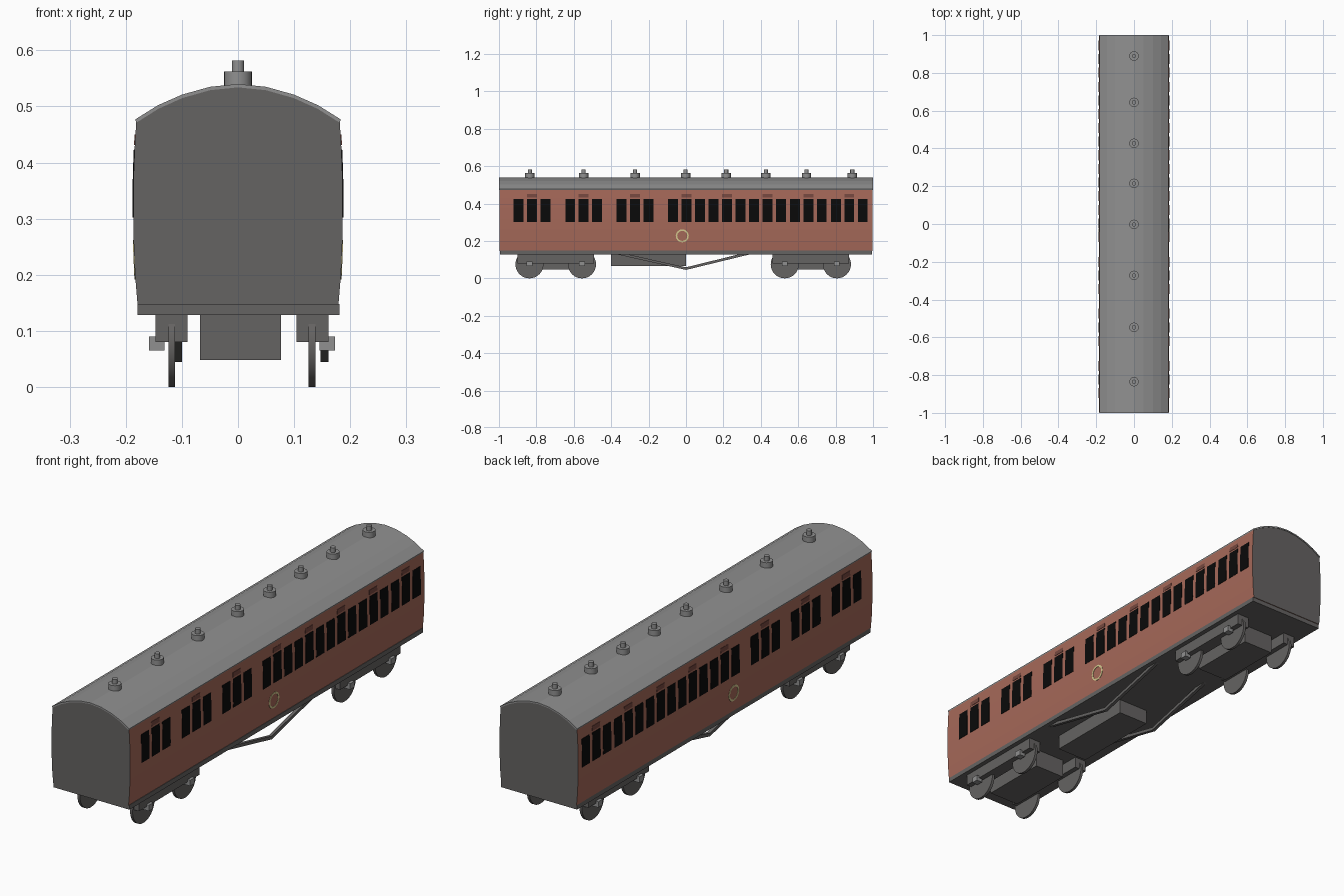
import bpy, bmesh, math
from mathutils import Matrix

if "Cube" in bpy.data.objects:
    bpy.data.objects.remove(bpy.data.objects["Cube"])


def material(name, rgb):
    m = bpy.data.materials.new(name)
    m.diffuse_color = (*rgb, 1)
    m.use_nodes = True
    m.node_tree.nodes["Principled BSDF"].inputs["Base Color"].default_value = m.diffuse_color
    return m


RED = material("crimson_paint", (0.38, 0.14, 0.10))
DARK_RED = material("dark_red_louvre", (0.18, 0.065, 0.05))
BLACK = material("window_black", (0.003, 0.003, 0.003))
LIGHT = material("roof_grey", (0.28, 0.28, 0.28))
DARK = material("chassis_grey", (0.13, 0.125, 0.122))
CREAM = material("cream_ring", (0.68, 0.60, 0.28))


def finish(bm, name, *mats):
    bmesh.ops.recalc_face_normals(bm, faces=bm.faces)
    me = bpy.data.meshes.new(name)
    bm.to_mesh(me)
    bm.free()
    for m in mats:
        me.materials.append(m)
    ob = bpy.data.objects.new(name, me)
    bpy.context.collection.objects.link(ob)
    return ob


def add_prism(bm, outline, depth):
    """Extrude a closed 3D outline along a vector."""
    f = bm.faces.new([bm.verts.new(p) for p in outline])
    new = bmesh.ops.extrude_face_region(bm, geom=[f], use_keep_orig=True)["geom"]
    bmesh.ops.translate(bm, vec=depth, verts=[v for v in new if isinstance(v, bmesh.types.BMVert)])


def add_box(bm, x0, x1, y0, y1, z0, z1):
    add_prism(bm, [(x0, y0, z0), (x1, y0, z0), (x1, y1, z0), (x0, y1, z0)], (0, 0, z1 - z0))


def add_cyl(bm, centre, r, depth, axis, sides):
    rot = Matrix.Rotation(math.pi / 2, 4, 'Y') if axis == 'X' else Matrix()
    bmesh.ops.create_cone(bm, cap_ends=True, segments=sides, radius1=r, radius2=r,
                          depth=depth, matrix=Matrix.Translation(centre) @ rot)


# Half cross-section of the coach side: (x, z) from bottom to eaves
SIDE = [(0.179, 0.147), (0.1835, 0.20), (0.186, 0.26), (0.1865, 0.32),
        (0.186, 0.38), (0.184, 0.43), (0.181, 0.478)]
ROOF = [(0.181, 0.477), (0.143, 0.502), (0.100, 0.521), (0.050, 0.535), (0.0, 0.540)]


def side_x(z):
    for (xa, za), (xb, zb) in zip(SIDE, SIDE[1:]):
        if z <= zb:
            return xa + (xb - xa) * (z - za) / (zb - za)
    return SIDE[-1][0]


# Body shell, ends painted grey
half = SIDE + [(x, z - 0.003) for x, z in ROOF[1:]]
loop = half + [(-x, z) for x, z in reversed(half[:-1])]
bm = bmesh.new()
add_prism(bm, [(x, -0.998, z) for x, z in loop], (0, 1.996, 0))
bmesh.ops.recalc_face_normals(bm, faces=bm.faces)
for f in bm.faces:
    f.material_index = 1 if abs(f.normal.y) > 0.5 else 0
finish(bm, "coach_body", RED, DARK)

# Roof shell
outer = [(x + (0.002 if i == 0 else 0), z) for i, (x, z) in enumerate(ROOF)]
arc = outer + [(-x, z) for x, z in reversed(outer[:-1])]
bm = bmesh.new()
add_prism(bm, [(x, -1, z) for x, z in arc] + [(x * 0.99, -1, z - 0.006) for x, z in reversed(arc)],
          (0, 2, 0))
finish(bm, "roof", LIGHT)

# Roof ventilators
bm = bmesh.new()
for y in (-0.835, -0.547, -0.272, -0.002, 0.215, 0.427, 0.644, 0.889):
    add_cyl(bm, (0, y, 0.547), 0.025, 0.03, 'Z', 20)
    add_cyl(bm, (0, y, 0.571), 0.011, 0.022, 'Z', 16)
finish(bm, "roof_vents", LIGHT)


# Thin plates that follow the curved side
def add_plate(bm, s, y, w, z0, z1):
    zs = [z0] + [z for _, z in SIDE if z0 < z < z1] + [z1]
    out = [(s * (side_x(z) + 0.0015), y - w / 2, z) for z in zs]
    inn = [(s * (side_x(z) - 0.003), y - w / 2, z) for z in reversed(zs)]
    add_prism(bm, out + inn, (0, w, 0))


windows, louvres = bmesh.new(), bmesh.new()
for s in (1, -1):
    for y in (-0.823, -0.547, -0.272, 0.002, 0.219, 0.436, 0.654, 0.873):
        for k in (-1, 0, 1):
            add_plate(windows, s, y + k * 0.072, 0.053, 0.302, 0.423)
        add_plate(louvres, s, y, 0.053, 0.431, 0.450)
finish(windows, "windows", BLACK)
finish(louvres, "door_louvres", DARK_RED)

# Painted ring on each side
bm = bmesh.new()
for s, cy in ((1, -0.02), (-1, -0.06)):
    for i in range(16):
        quad = []
        for r, k in ((0.027, i), (0.035, i), (0.035, i + 1), (0.027, i + 1)):
            a = k * math.pi / 8
            z = 0.227 + r * math.sin(a)
            quad.append((s * (side_x(z) + 0.0015), cy + r * math.cos(a), z))
        add_prism(bm, quad, (-s * 0.004, 0, 0))
bmesh.ops.remove_doubles(bm, verts=bm.verts, dist=0.0001)
finish(bm, "side_rings", CREAM)

# Underframe and equipment box
bm = bmesh.new()
add_box(bm, -0.179, 0.181, -0.995, 0.995, 0.128, 0.1475)
finish(bm, "underframe", DARK)
bm = bmesh.new()
add_box(bm, -0.068, 0.077, -0.40, 0.0, 0.065, 0.13)
finish(bm, "equipment_box", DARK)

# V-shaped truss rods
bm = bmesh.new()
for x in (-0.107, 0.154):
    pts = [(-0.40, 0.135), (0.0, 0.045), (0.37, 0.135), (0.31, 0.135), (0.0, 0.059), (-0.34, 0.135)]
    add_prism(bm, [(x - 0.007, y, z) for y, z in pts], (0.014, 0, 0))
finish(bm, "truss_rods", DARK)

# Bogies: bolster, side frames, wheels and axle boxes
MID = 0.007
frames, wheels, boxes = bmesh.new(), bmesh.new(), bmesh.new()
for ya, yb in ((-0.837, -0.556), (0.528, 0.807)):
    c = (ya + yb) / 2
    add_box(frames, -0.068, 0.077, c - 0.15, c + 0.15, 0.048, 0.129)
    for s in (1, -1):
        xs = sorted((MID + s * 0.097, MID + s * 0.154))
        add_box(frames, *xs, c - 0.205, c + 0.205, 0.08, 0.129)
        xb = sorted((MID + s * 0.138, MID + s * 0.166))
        for y in (ya, yb):
            add_cyl(wheels, (MID + s * 0.125, y, 0.075), 0.075, 0.012, 'X', 32)
            add_box(boxes, *xb, y - 0.015, y + 0.015, 0.065, 0.090)
finish(frames, "bogie_frames", DARK)
wheel_ob = finish(wheels, "wheels", DARK)
finish(boxes, "axle_boxes", LIGHT)

# Smooth rims with sharp edges
bpy.context.view_layer.objects.active = wheel_ob
wheel_ob.select_set(True)
bpy.data.objects["roof_vents"].select_set(True)
bpy.ops.object.shade_smooth_by_angle(angle=math.radians(30))
